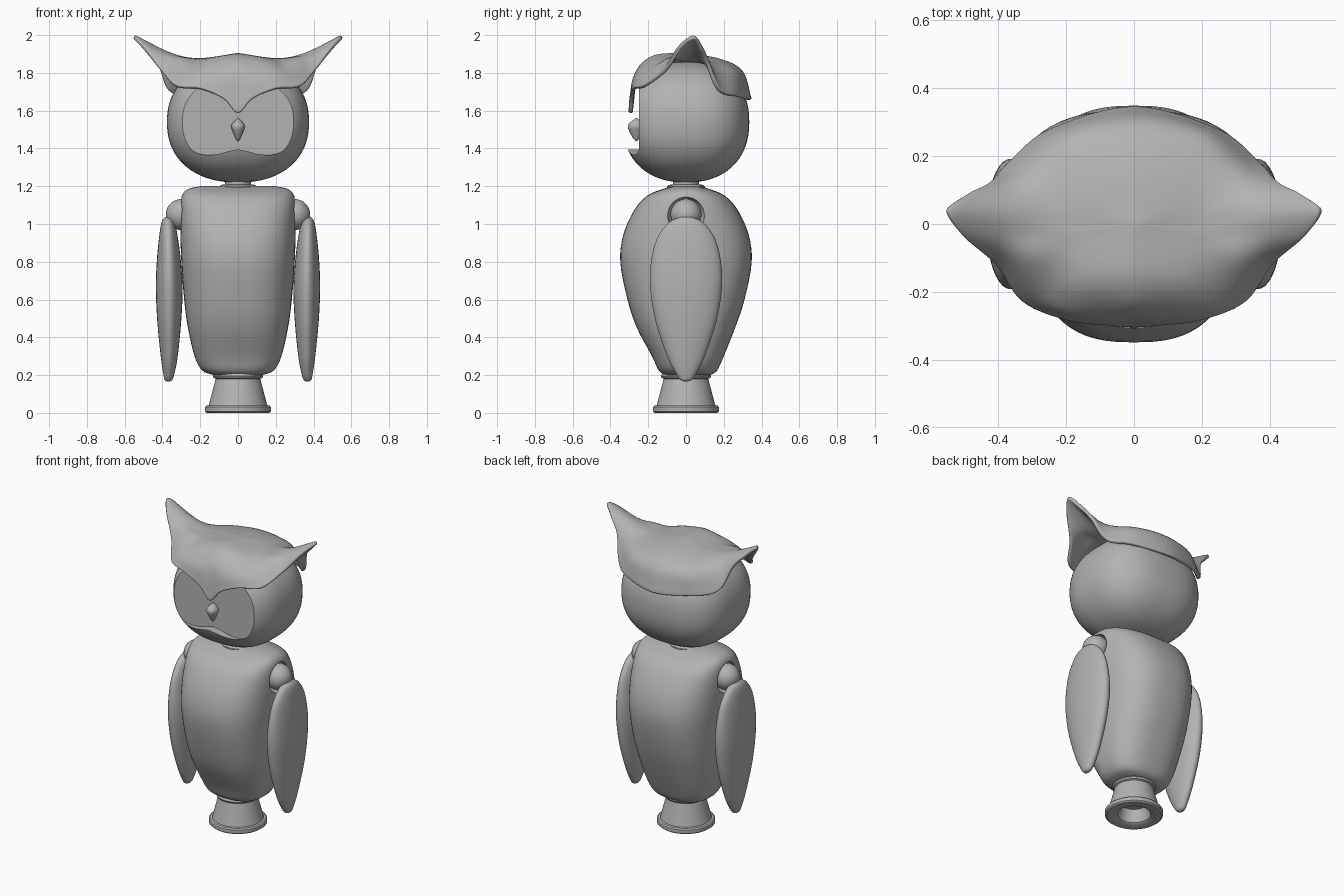
import bpy, bmesh, math
from mathutils import Vector

if "Cube" in bpy.data.objects:
    bpy.data.objects.remove(bpy.data.objects["Cube"])

grey = bpy.data.materials.new("plain_grey")
grey.diffuse_color = (0.45, 0.45, 0.45, 1)
grey.use_nodes = True
grey.node_tree.nodes["Principled BSDF"].inputs["Base Color"].default_value = grey.diffuse_color


def make(name, bm, angle=35):
    bmesh.ops.recalc_face_normals(bm, faces=bm.faces)
    me = bpy.data.meshes.new(name)
    bm.to_mesh(me)
    bm.free()
    ob = bpy.data.objects.new(name, me)
    bpy.context.collection.objects.link(ob)
    me.materials.append(grey)
    smooth(ob, angle)
    return ob


def smooth(ob, angle):
    bpy.ops.object.select_all(action='DESELECT')
    ob.select_set(True)
    bpy.context.view_layer.objects.active = ob
    bpy.ops.object.shade_smooth_by_angle(angle=math.radians(angle))


def spline(pts, steps):
    """Catmull-Rom through a list of tuples."""
    pts = [Vector(p) for p in pts]
    out = []
    for i in range(len(pts) - 1):
        b, c = pts[i], pts[i + 1]
        a = pts[i - 1] if i else 2 * b - c
        d = pts[i + 2] if i + 2 < len(pts) else 2 * c - b
        for k in range(steps):
            t = k / steps
            out.append(0.5 * (2 * b + (c - a) * t + (2 * a - 5 * b + 4 * c - d) * t * t
                              + (3 * b - a - 3 * c + d) * t ** 3))
    return out + [pts[-1]]


def loft(name, rows, n=2.0, seg=48, steps=1, angle=35):
    """Stack superellipse rings given as (z, centre x, centre y, half x, half y)."""
    bm = bmesh.new()
    rings = []
    for z, cx, cy, rx, ry in spline(rows, steps):
        ring = []
        for i in range(seg):
            a = 2 * math.pi * i / seg
            c, s = math.cos(a), math.sin(a)
            x = math.copysign(abs(c) ** (2 / n), c) * max(rx, 0.001)
            y = math.copysign(abs(s) ** (2 / n), s) * max(ry, 0.001)
            ring.append(bm.verts.new((cx + x, cy + y, z)))
        rings.append(ring)
    for r0, r1 in zip(rings, rings[1:]):
        for i in range(seg):
            j = (i + 1) % seg
            bm.faces.new((r0[i], r0[j], r1[j], r1[i]))
    bm.faces.new(rings[0])
    bm.faces.new(rings[-1])
    return make(name, bm, angle)


def ball(name, loc, r):
    bm = bmesh.new()
    bmesh.ops.create_uvsphere(bm, u_segments=32, v_segments=20, radius=r)
    bmesh.ops.translate(bm, verts=bm.verts, vec=loc)
    return make(name, bm)


def cut(ob, cutter):
    m = ob.modifiers.new("cut", 'BOOLEAN')
    m.operation, m.solver, m.object = 'DIFFERENCE', 'EXACT', cutter
    bpy.ops.object.select_all(action='DESELECT')
    bpy.context.view_layer.objects.active = ob
    ob.select_set(True)
    bpy.ops.object.modifier_move_to_index(modifier="cut", index=0)
    bpy.ops.object.modifier_apply(modifier="cut")
    bpy.data.objects.remove(cutter)
    smooth(ob, 35)


# pedestal, hollow underneath
loft("pedestal", [(.09, 0, 0, .08, .08), (.01, 0, 0, .10, .10), (0, 0, 0, .115, .115),
                  (0, 0, 0, .165, .165), (.008, 0, 0, .175, .175), (.03, 0, 0, .175, .175),
                  (.038, 0, 0, .168, .168), (.04, 0, 0, .155, .155), (.18, 0, 0, .118, .118),
                  (.185, 0, 0, .128, .128), (.195, 0, 0, .133, .133), (.22, 0, 0, .12, .12)])

# body with shoulder sockets
body = loft("body", [(.2, 0, .01, .13, .12), (.225, 0, .01, .19, .155), (.3, 0, .01, .23, .19),
                     (.45, 0, 0, .265, .26), (.6, 0, 0, .285, .31), (.8, 0, 0, .3, .348),
                     (.95, 0, 0, .305, .33), (1.08, 0, 0, .305, .27), (1.15, 0, 0, .297, .205),
                     (1.185, 0, 0, .265, .125), (1.2, 0, 0, .2, .07)], n=2.6, seg=64, steps=4)
for s in (-1, 1):
    cut(body, ball("socket_cutter", (s * .32, 0, 1.045), .1))

# shoulders and wings
for s, side in ((-1, "left"), (1, "right")):
    ball(side + "_shoulder", (s * .3, 0, 1.05), .082)
    wing = [(.165, .368, 0, .004, .006), (.175, .368, 0, .02, .03), (.21, .366, 0, .03, .055),
            (.3, .364, 0, .045, .1), (.48, .364, 0, .063, .16), (.66, .364, 0, .071, .19),
            (.8, .366, 0, .064, .185), (.92, .368, 0, .051, .155), (1.0, .37, 0, .037, .1),
            (1.03, .371, 0, .022, .05), (1.04, .371, 0, .004, .008)]
    loft(side + "_wing", [(z, s * x, y, a, b) for z, x, y, a, b in wing], seg=40, steps=4, angle=50)

# neck
loft("neck", [(1.18, 0, 0, .1, .1), (1.2, 0, 0, .1, .1), (1.207, 0, 0, .09, .09),
              (1.21, 0, 0, .07, .07), (1.25, 0, 0, .07, .07)])

# head: rounded block with a flat face recess
rows = []
for i in range(41):
    t = -math.cos(math.pi * i / 40)
    r = max(0, 1 - abs(t) ** 2.25) ** (1 / 2.25)
    rows.append((1.54 + .32 * t, 0, 0, .376 * r, .335 * r))
head = loft("head", rows, n=2.6, seg=72)

half = spline([(0, 1.395), (.05, 1.385), (.12, 1.368), (.2, 1.37), (.26, 1.405), (.292, 1.47),
               (.298, 1.56), (.29, 1.65), (.265, 1.7), (.22, 1.72), (.1, 1.73), (0, 1.73)], 4)
outline = half + [Vector((-p.x, p.y)) for p in half[-2:0:-1]]
bm = bmesh.new()
f = bm.faces.new([bm.verts.new((p.x, -.25, p.y)) for p in outline])
ext = bmesh.ops.extrude_face_region(bm, geom=[f])["geom"]
bmesh.ops.translate(bm, verts=[v for v in ext if isinstance(v, bmesh.types.BMVert)], vec=(0, -.3, 0))
cut(head, make("face_cutter", bm))

# beak
loft("beak", [(1.44, 0, -.262, .004, .006), (1.455, 0, -.264, .013, .017), (1.49, 0, -.266, .028, .034),
              (1.515, 0, -.266, .036, .042), (1.535, 0, -.265, .028, .034),
              (1.56, 0, -.262, .003, .004)], seg=24, steps=4)

# feather hood: ribs from the crown out to the rim, front to back
ribs = [
    [(0, -.17, 1.893), (0, -.27, 1.80), (0, -.305, 1.59)],
    [(.05, -.17, 1.888), (.08, -.272, 1.79), (.075, -.30, 1.665)],
    [(.13, -.155, 1.878), (.19, -.25, 1.80), (.2, -.285, 1.72)],
    [(.18, -.12, 1.872), (.27, -.20, 1.81), (.33, -.23, 1.735)],
    [(.2, -.07, 1.875), (.32, -.10, 1.875), (.41, -.12, 1.82)],
    [(.2, -.03, 1.878), (.34, -.03, 1.895), (.5, -.04, 1.945)],
    [(.2, .0, 1.878), (.35, .02, 1.905), (.545, .04, 2.0)],
    [(.2, .03, 1.878), (.34, .06, 1.895), (.49, .09, 1.94)],
    [(.2, .07, 1.875), (.32, .10, 1.87), (.425, .125, 1.86)],
    [(.18, .12, 1.87), (.285, .18, 1.825), (.37, .185, 1.71)],
    [(.12, .16, 1.87), (.19, .265, 1.81), (.25, .28, 1.68)],
    [(0, .18, 1.875), (0, .30, 1.81), (0, .348, 1.66)],
]
crown = (0, 0, 1.905)
ring_pts = []
for k in range(3):
    ctrl = [r[k] for r in ribs]
    ctrl += [(-x, y, z) for x, y, z in ctrl[-2:0:-1]]
    n = len(ctrl)
    loop = spline([ctrl[i % n] for i in range(-2, n + 3)], 6)
    ring_pts.append(loop[12:12 + 6 * n])
bm = bmesh.new()
top = bm.verts.new(crown)
cols = [[bm.verts.new(p) for p in spline([crown, a, b, c], 6)[1:]] for a, b, c in zip(*ring_pts)]
for i, c0 in enumerate(cols):
    c1 = cols[(i + 1) % len(cols)]
    bm.faces.new((top, c0[0], c1[0]))
    for j in range(len(c0) - 1):
        bm.faces.new((c0[j], c0[j + 1], c1[j + 1], c1[j]))
hood = make("feather_hood", bm, 50)
sol = hood.modifiers.new("thickness", 'SOLIDIFY')
sol.thickness, sol.offset = .022, -1
bev = hood.modifiers.new("soft_rim", 'BEVEL')
bev.width, bev.segments, bev.angle_limit = .006, 2, math.radians(50)
